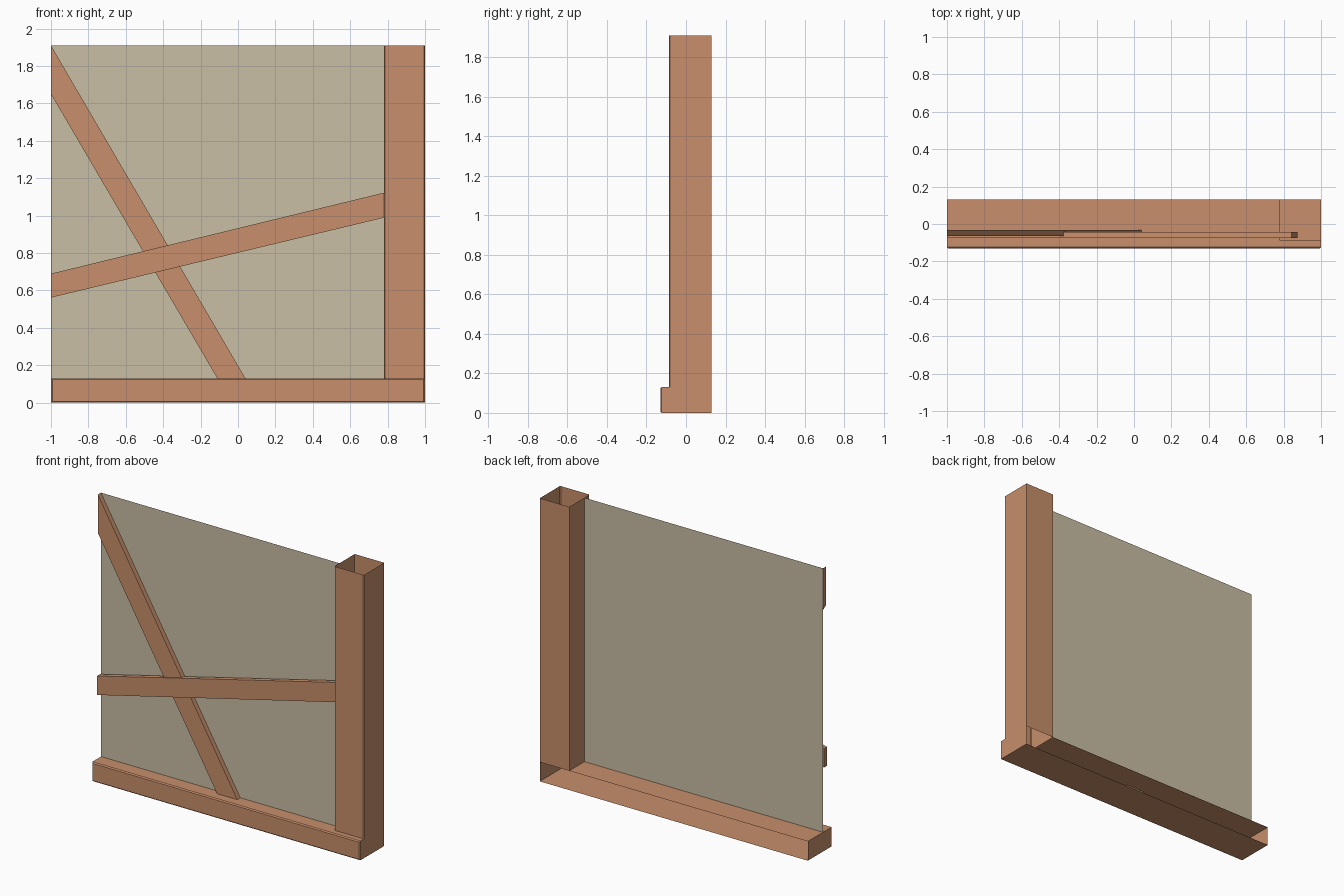
import bpy, bmesh
from mathutils import Vector

if "Cube" in bpy.data.objects:
    bpy.data.objects.remove(bpy.data.objects["Cube"])


def material(name, rgb):
    m = bpy.data.materials.new(name)
    m.diffuse_color = (*rgb, 1)
    m.use_nodes = True
    m.node_tree.nodes["Principled BSDF"].inputs["Base Color"].default_value = m.diffuse_color
    return m


WOOD = material("wood", (0.58, 0.275, 0.147))
PLASTER = material("plaster", (0.585, 0.52, 0.375))


def finish(name, bm, mat):
    me = bpy.data.meshes.new(name)
    bm.to_mesh(me)
    bm.free()
    me.materials.append(mat)
    ob = bpy.data.objects.new(name, me)
    bpy.context.collection.objects.link(ob)
    return ob


def box(lo, hi):
    bm = bmesh.new()
    bmesh.ops.create_cube(bm, size=1)
    lo, hi = Vector(lo), Vector(hi)
    for v in bm.verts:
        v.co = (lo + hi) / 2 + v.co * (hi - lo)
    bm.normal_update()
    return bm


def drop_faces(bm, test):
    bm.normal_update()
    bmesh.ops.delete(bm, geom=[f for f in bm.faces if test(f)], context='FACES')


def chamfer(bm, test, width):
    edges = [e for e in bm.edges if test(*[v.co for v in e.verts])]
    bmesh.ops.bevel(bm, geom=edges, offset=width, segments=1, affect='EDGES')


def brace(name, profile, y0, y1):
    """Flat board: outline in x/z, extruded from y0 (front) to y1 (back)."""
    bm = bmesh.new()
    f = bm.faces.new([bm.verts.new((x, y0, z)) for x, z in profile])
    r = bmesh.ops.extrude_face_region(bm, geom=[f], use_keep_orig=True)
    moved = [g for g in r["geom"] if isinstance(g, bmesh.types.BMVert)]
    bmesh.ops.translate(bm, verts=moved, vec=(0, y1 - y0, 0))
    bmesh.ops.recalc_face_normals(bm, faces=bm.faces)
    return finish(name, bm, WOOD)


POST_X, POST_Y, SILL_Z, TOP, BACK = 0.78, -0.087, 0.13, 1.91, 0.13

# Sill beam: open at the back, chamfered front, top cut away under the post
bm = box((-1, -0.13, 0), (1, BACK, SILL_Z))
chamfer(bm, lambda a, b: a.y < -0.12 and b.y < -0.12, 0.007)
for co, no in (((POST_X, 0, 0), (1, 0, 0)), ((0, POST_Y, 0), (0, 1, 0))):
    bm.normal_update()
    top = [f for f in bm.faces if f.normal.z > 0.9]
    geom = top + list({e for f in top for e in f.edges}) + list({v for f in top for v in f.verts})
    bmesh.ops.bisect_plane(bm, geom=geom, plane_co=co, plane_no=no)


def sill_opening(f):
    c = f.calc_center_median()
    return f.normal.y > 0.9 or (f.normal.z > 0.9 and c.x > POST_X and c.y > POST_Y)


drop_faces(bm, sill_opening)
finish("sill_beam", bm, WOOD)

# Corner post: hollow, open at both ends
bm = box((POST_X, POST_Y, SILL_Z), (1, BACK, TOP))
drop_faces(bm, lambda f: abs(f.normal.z) > 0.9)
chamfer(bm, lambda a, b: max(a.y, b.y) < POST_Y + 0.01 and abs(a.z - b.z) > 1, 0.005)
finish("corner_post", bm, WOOD)

# Wall panel: a single sheet
PANEL_Y = -0.032
bm = bmesh.new()
bm.faces.new([bm.verts.new((x, PANEL_Y, z)) for x, z in
              ((-1, SILL_Z), (POST_X, SILL_Z), (POST_X, TOP), (-1, TOP))])
finish("wall_panel", bm, PLASTER)

# Braces: vertical cut on the left, square cut on the hidden end
brace("falling_brace", [(-1, 1.65), (-0.072, 0.064), (0.04, SILL_Z), (-1, TOP)], -0.065, PANEL_Y - 0.0005)
brace("rising_brace", [(-1, 0.562), (0.875, 1.012), (0.843, 1.138), (-1, 0.69)], -0.075, -0.043)
